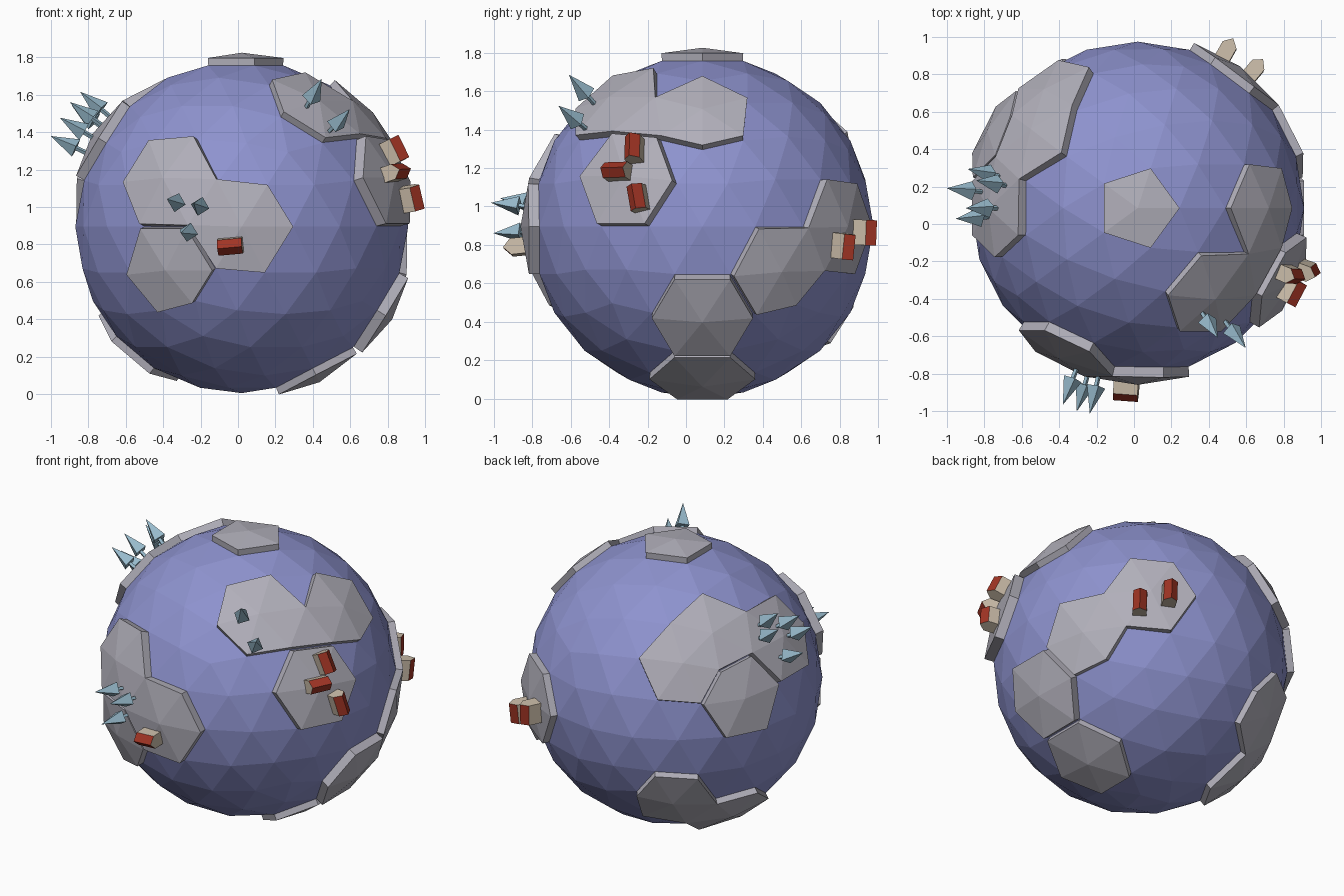
import bpy, bmesh, math
from mathutils import Vector, Matrix

if "Cube" in bpy.data.objects:
    bpy.data.objects.remove(bpy.data.objects["Cube"])

C = Vector((0.02, 0.085, 0.895))   # planet centre
R = 0.89


def material(name, rgb):
    m = bpy.data.materials.new(name)
    m.diffuse_color = (*rgb, 1)
    m.use_nodes = True
    m.node_tree.nodes["Principled BSDF"].inputs["Base Color"].default_value = m.diffuse_color
    return m


OCEAN = material("ocean blue", (0.27, 0.29, 0.62))
LAND = material("land grey", (0.44, 0.43, 0.49))
TREE = material("pale blue tree", (0.31, 0.49, 0.60))
WALL = material("beige wall", (0.60, 0.51, 0.40))
ROOF = material("red roof", (0.36, 0.035, 0.018))


def make_object(name, bm, mats):
    bmesh.ops.recalc_face_normals(bm, faces=bm.faces[:])
    me = bpy.data.meshes.new(name)
    bm.to_mesh(me)
    bm.free()
    for m in mats:
        me.materials.append(m)
    ob = bpy.data.objects.new(name, me)
    bpy.context.collection.objects.link(ob)
    return ob


# Planet: flat-shaded icosphere
bpy.ops.mesh.primitive_ico_sphere_add(subdivisions=3, radius=R, location=C)
planet = bpy.context.object
planet.name = "planet"
planet.data.materials.append(OCEAN)
co = [v.co.copy() for v in planet.data.vertices]
tris = [tuple(p.vertices) for p in planet.data.polygons]


def nearest(d):
    d = Vector(d).normalized()
    return max(range(len(co)), key=lambda i: co[i].dot(d))


def land(name, height, centres, filler=()):
    """Raise the triangles round each centre vertex as one solid plate."""
    ids = [nearest(c) for c in centres]
    faces = [t for t in tris if any(i in t for i in ids)]
    if filler:
        want = {nearest(f) for f in filler}
        faces += [t for t in tris if set(t) == want and t not in faces]
    # each vertex moves along the mean direction of the tiles it belongs to
    push = {}
    for i in ids:
        ring = {v for t in tris if i in t for v in t}
        for v in ring:
            push.setdefault(v, []).append(co[i].normalized())
    bm = bmesh.new()
    top, low = {}, {}
    for v, ns in push.items():
        n = sum(ns, Vector()).normalized()
        top[v] = bm.verts.new(C + co[v] + n * height)
        low[v] = bm.verts.new(C + co[v] * 0.985)
    edges = {(t[k], t[(k + 1) % 3]) for t in faces for k in range(3)}
    for t in faces:
        bm.faces.new([top[v] for v in t])
        bm.faces.new([low[v] for v in reversed(t)])
    for a, b in edges:
        if (b, a) not in edges:
            bm.faces.new((low[a], low[b], top[b], top[a]))
    make_object(name, bm, [LAND])


# Land plates
land("polar_land", 0.04, [(0, 0, 1)])
land("front_land", 0.055, [(0, -1, 0), (-.447, -.851, .276)])
land("front_lower_land", 0.045, [(-.436, -.865, -.251)])
land("right_upper_land", 0.04, [(.753, 0, .658), (.447, -.526, .723)],
     [(.638, -.263, .723), (.688, -.5, .526), (.831, -.239, .5025)])
land("right_village_land", 0.06, [(.862, -.425, .276)])
land("right_lower_land", 0.055, [(.851, 0, -.526)])
land("right_bottom_land", 0.04, [(.447, 0, -.894)])
land("back_right_land", 0.045, [(.861, .443, -.251), (.588, .809, 0)])
land("left_land", 0.05, [(-.533, .682, .503), (-.61, .443, .658), (-.851, 0, .526)])
land("left_lower_land", 0.045, [(-.861, .443, .251)])
land("back_bottom_land", 0.04, [(-.484, .717, -.502), (-.638, .263, -.723)])


def frame(d, axis):
    """Matrix standing a part on the planet, z outward, x along axis."""
    z = Vector(d).normalized()
    x = Vector(axis)
    x = (x - z * x.dot(z)).normalized()
    y = z.cross(x)
    m = Matrix((x, y, z)).transposed().to_4x4()
    m.translation = C
    return m


# Trees: four-sided cone on a thin stem
def tree(name, d):
    bm = bmesh.new()
    m = frame(d, (0.3, 0.2, 1))
    for r1, r2, a, b in ((0.052, 0, 0.985, 1.135), (0.013, 0.013, 0.90, 0.99)):
        bmesh.ops.create_cone(bm, cap_ends=True, segments=4, radius1=r1, radius2=r2,
                              depth=b - a,
                              matrix=m @ Matrix.Translation((0, 0, (a + b) / 2)))
    make_object(name, bm, [TREE])


TREES = [(-.353, -.927, .13), (-.226, -.968, .11), (-.287, -.957, -.03),
         (.377, -.611, .696), (.509, -.659, .554),
         (-.90, .094, .427), (-.86, -.05, .515), (-.80, .184, .57),
         (-.81, .0, .587), (-.76, .13, .634)]
for k, d in enumerate(TREES):
    tree("tree_%d" % (k + 1), d)


# Houses: gabled prism, outward-sloping faces are roof
def house(name, d, axis):
    m = frame(d, axis)
    bm = bmesh.new()
    profile = [(-.042, .89), (.042, .89), (.042, 1.0), (0, 1.04), (-.042, 1.0)]
    ends = [[bm.verts.new(m @ Vector((x, y, z))) for y, z in profile]
            for x in (-.066, .066)]
    for e in ends:
        bm.faces.new(e)
    for k in range(5):
        j = (k + 1) % 5
        f = bm.faces.new((ends[0][k], ends[0][j], ends[1][j], ends[1][k]))
        f.material_index = 1 if k in (2, 3) else 0
    make_object(name, bm, [WALL, ROOF])


HOUSES = [((-.063, -.99, -.108), (1, 0, .1)),
          ((.83, -.363, .413), (0, -.15, 1)),
          ((.84, -.454, .296), (0, 1, -.12)),
          ((.92, -.342, .153), (0, -.25, 1)),
          ((.61, .722, -.10), (0, .05, 1)),
          ((.465, .823, -.03), (0, .05, 1))]
for k, (d, a) in enumerate(HOUSES):
    house("house_%d" % (k + 1), d, a)
